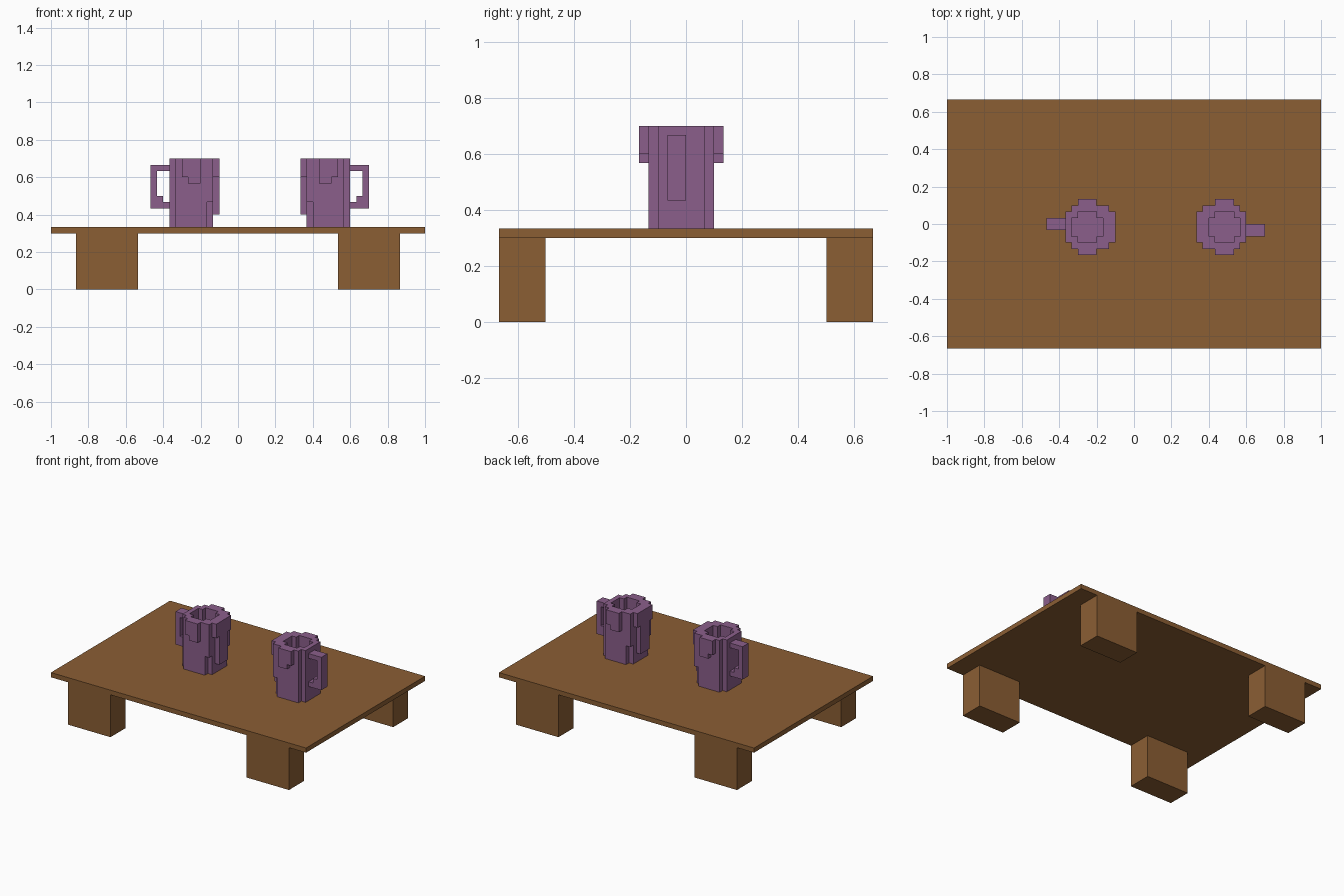
import bpy, bmesh, math
from mathutils import Vector

if "Cube" in bpy.data.objects:
    bpy.data.objects.remove(bpy.data.objects["Cube"])

U = 1 / 30  # block size


def material(name, rgb):
    m = bpy.data.materials.new(name)
    m.use_nodes = True
    m.diffuse_color = (*rgb, 1)
    bsdf = next(n for n in m.node_tree.nodes if n.type == 'BSDF_PRINCIPLED')
    bsdf.inputs["Base Color"].default_value = (*rgb, 1)
    return m


brown = material("wood_brown", (0.258, 0.112, 0.034))
purple = material("mug_purple", (0.258, 0.114, 0.258))


def add_object(name, bm, mat):
    me = bpy.data.meshes.new(name)
    bm.to_mesh(me)
    bm.free()
    me.materials.append(mat)
    ob = bpy.data.objects.new(name, me)
    bpy.context.collection.objects.link(ob)
    return ob


def box(name, lo, hi, mat):
    bm = bmesh.new()
    bmesh.ops.create_cube(bm, size=1)
    lo, hi = Vector(lo), Vector(hi)
    for v in bm.verts:
        v.co = (lo + hi) / 2 + v.co * (hi - lo)
    return add_object(name, bm, mat)


def cells(x0, x1, y0, y1, z0, z1):
    return {(x, y, z) for x in range(x0, x1) for y in range(y0, y1) for z in range(z0, z1)}


def block_shell(name, solid, centre, mat):
    """Outer surface of a set of blocks, with flat areas merged."""
    bm = bmesh.new()
    for c in solid:
        for axis in range(3):
            for side in (0, 1):
                n = list(c)
                n[axis] += 2 * side - 1
                if tuple(n) in solid:
                    continue
                a, b = (axis + 1) % 3, (axis + 2) % 3
                quad = []
                for da, db in ((0, 0), (1, 0), (1, 1), (0, 1)):
                    p = Vector(c)
                    p[axis] += side
                    p[a] += da
                    p[b] += db
                    quad.append(bm.verts.new((p - Vector(centre)) * U))
                bm.faces.new(quad if side else quad[::-1])
    bmesh.ops.remove_doubles(bm, verts=bm.verts, dist=U * 0.01)
    bmesh.ops.dissolve_limit(bm, angle_limit=0.01, verts=bm.verts, edges=bm.edges)
    return add_object(name, bm, mat)


# Table
box("table_top", (-1, -20 * U, 9 * U), (1, 20 * U, 10 * U), brown)
for sx, xname in ((-1, "right"), (1, "left")):
    for sy, yname in ((-1, "front"), (1, "back")):
        xs = sorted((sx * 16 * U, sx * 26 * U))
        ys = sorted((sy * 15 * U, sy * 20 * U))
        box(f"{yname}_{xname}_leg", (xs[0], ys[0], 0), (xs[1], ys[1], 9 * U), brown)

# Mug cup: rounded wall
cup = cells(0, 7, 2, 7, 0, 11) | cells(1, 6, 1, 8, 0, 11)
# Drips on the front and back
for y in (0, 8):
    cup |= cells(2, 3, y, y + 1, 8, 11) | cells(3, 5, y, y + 1, 7, 11)
# Long drip on the side away from the handle
for y in (1, 7):
    cup |= cells(6, 7, y, y + 1, 4, 11)
cup |= cells(7, 8, 2, 7, 8, 11) | cells(7, 8, 3, 6, 2, 11)
# Hollow
cup -= cells(1, 6, 3, 6, 1, 11) | cells(2, 5, 2, 7, 1, 11)

# Mug handle
handle = cells(-3, -2, 4, 6, 3, 10) | cells(-2, 0, 4, 6, 9, 10)
handle |= cells(-2, 0, 4, 6, 3, 4) | cells(-2, -1, 4, 6, 4, 5)

# Two mugs, turned away from each other
for side, x, turn in (("right", -7 * U, 0), ("left", 14 * U, math.pi)):
    for part, solid in (("cup", cup), ("handle", handle)):
        ob = block_shell(f"{side}_mug_{part}", solid, (4, 4.5, 0), purple)
        ob.location = (x, -0.5 * U, 10 * U)
        ob.rotation_euler.z = turn
